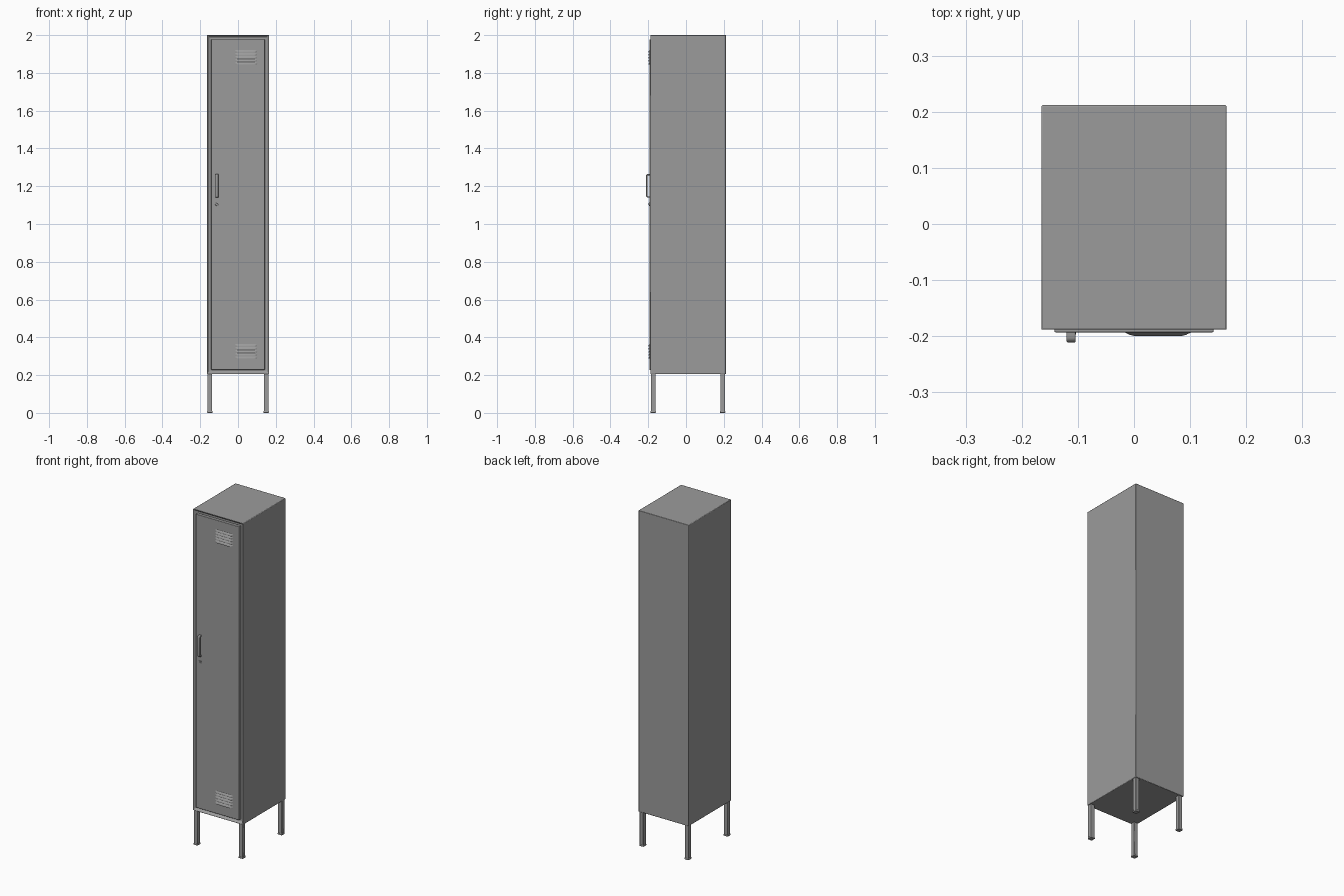
import bpy, bmesh, math
from mathutils import Vector

cube = bpy.data.objects.get("Cube")
if cube:
    bpy.data.objects.remove(cube, do_unlink=True)

grey = bpy.data.materials.new("painted_grey_steel")
grey.use_nodes = True
colour = (0.33, 0.33, 0.33, 1)
grey.diffuse_color = colour
grey.node_tree.nodes["Principled BSDF"].inputs["Base Color"].default_value = colour


def finish(name, bm, bevel=0, segments=2):
    """Turn a bmesh into a named steel object with optional rounded edges."""
    bmesh.ops.recalc_face_normals(bm, faces=bm.faces)
    mesh = bpy.data.meshes.new(name)
    bm.to_mesh(mesh)
    bm.free()
    mesh.materials.append(grey)
    obj = bpy.data.objects.new(name, mesh)
    bpy.context.collection.objects.link(obj)
    if bevel:
        mod = obj.modifiers.new("rounded_edges", 'BEVEL')
        mod.width, mod.segments, mod.limit_method = bevel, segments, 'ANGLE'
    bpy.ops.object.select_all(action='DESELECT')
    obj.select_set(True)
    bpy.context.view_layer.objects.active = obj
    bpy.ops.object.shade_smooth_by_angle(angle=math.radians(35))
    return obj


def add_box(bm, low, high):
    low, high = Vector(low), Vector(high)
    verts = bmesh.ops.create_cube(bm, size=1)["verts"]
    for v in verts:
        v.co = (low + high) / 2 + v.co * (high - low)
    return verts


def box(name, low, high, bevel=0):
    bm = bmesh.new()
    add_box(bm, low, high)
    return finish(name, bm, bevel)


HALF_W, FRONT, BACK, BOTTOM, TOP = 0.165, -0.19, 0.212, 0.205, 2.0
DOOR = -0.193

# Cabinet with a recessed front opening
bm = bmesh.new()
add_box(bm, (-HALF_W, FRONT, BOTTOM), (HALF_W, BACK, TOP))
bm.normal_update()
front = min(bm.faces, key=lambda f: f.normal.y)
bmesh.ops.inset_individual(bm, faces=[front], thickness=0.018)
bmesh.ops.translate(bm, verts=front.verts, vec=(0, 0.015, 0))
finish("cabinet", bm, 0.003)

# Door set in the opening with a narrow gap
box("door", (-0.142, DOOR, BOTTOM + 0.023), (0.142, FRONT + 0.016, TOP - 0.023), 0.002)

# Four square legs with foot caps
for side, sx in (("right", -1), ("left", 1)):
    for end, y in (("front", -0.174), ("back", 0.194)):
        x = sx * 0.149
        for part, r, z0, z1 in (("leg", 0.0125, 0.008, BOTTOM + 0.002),
                                ("foot", 0.014, 0, 0.01)):
            box(f"{end}_{side}_{part}", (x - r, y - r, z0), (x + r, y + r, z1), 0.002)


# Vent louvres: hoods that slope outward to an open lower lip
def vents(name, top):
    bm = bmesh.new()
    centre, pitch, count = 0.043, 0.0162, 5
    for i in range(count):
        z = top - i * pitch
        rings = []
        # Each ring: half width, height below top, projection
        for half, drop, out in ((0.054, 0, 0), (0.053, 0.005, 0.004),
                                (0.050, 0.010, 0.0065), (0.048, 0.0135, 0.007)):
            pts = [(-half - 0.008 * (drop > 0), 0), (-half, out * 0.8), (-half + 0.006, out),
                   (half - 0.006, out), (half, out * 0.8), (half + 0.008 * (drop > 0), 0)]
            rings.append([bm.verts.new((centre + x, DOOR + 0.0005 - p, z - drop))
                          for x, p in pts])
        for a, b in zip(rings, rings[1:]):
            for j in range(len(a) - 1):
                bm.faces.new((a[j], a[j + 1], b[j + 1], b[j]))
        bm.faces.new(rings[-1])
    bmesh.ops.remove_doubles(bm, verts=bm.verts, dist=0.0001)
    finish(name, bm)


vents("upper_vents", 1.922)
vents("lower_vents", 0.365)

# Pull handle: bent strip with rounded corners
HX, HZ = -0.112, 1.202


def bow(half, out, radius):
    pts = [(DOOR + 0.002, HZ - half)]
    for sign, angles in ((-1, range(0, 91, 18)), (1, range(90, -1, -18))):
        for a in angles:
            t = math.radians(a)
            pts.append((out + radius * (1 - math.sin(t)),
                        HZ + sign * (half - radius + radius * math.cos(t))))
    return pts + [(DOOR + 0.002, HZ + half)]


bm = bmesh.new()
outer, inner = bow(0.063, -0.211, 0.010), bow(0.056, -0.204, 0.004)
for (a, b, c, d) in zip(outer, outer[1:], inner, inner[1:]):
    quads = [[bm.verts.new((HX + s, y, z)) for y, z in (a, b, d, c)]
             for s in (-0.008, 0.008)]
    bm.faces.new(quads[0])
    bm.faces.new(quads[1])
    for i, j in ((0, 1), (2, 3)):
        bm.faces.new((quads[0][i], quads[0][j], quads[1][j], quads[1][i]))
bmesh.ops.remove_doubles(bm, verts=bm.verts, dist=0.00005)
finish("door_handle", bm, 0.002)

# Lock cylinder with a key slot plate
for name, radius, depth in (("lock_collar", 0.0085, 0.004), ("lock_barrel", 0.0055, 0.006)):
    bm = bmesh.new()
    bmesh.ops.create_cone(bm, cap_ends=True, segments=24, radius1=radius,
                          radius2=radius, depth=depth)
    for v in bm.verts:
        v.co = Vector((HX + v.co.x, DOOR - depth / 2 + v.co.z, 1.105 + v.co.y))
    finish(name, bm, 0.001)
box("key_slot", (HX - 0.001, DOOR - 0.0065, 1.101), (HX + 0.001, DOOR - 0.005, 1.109))
